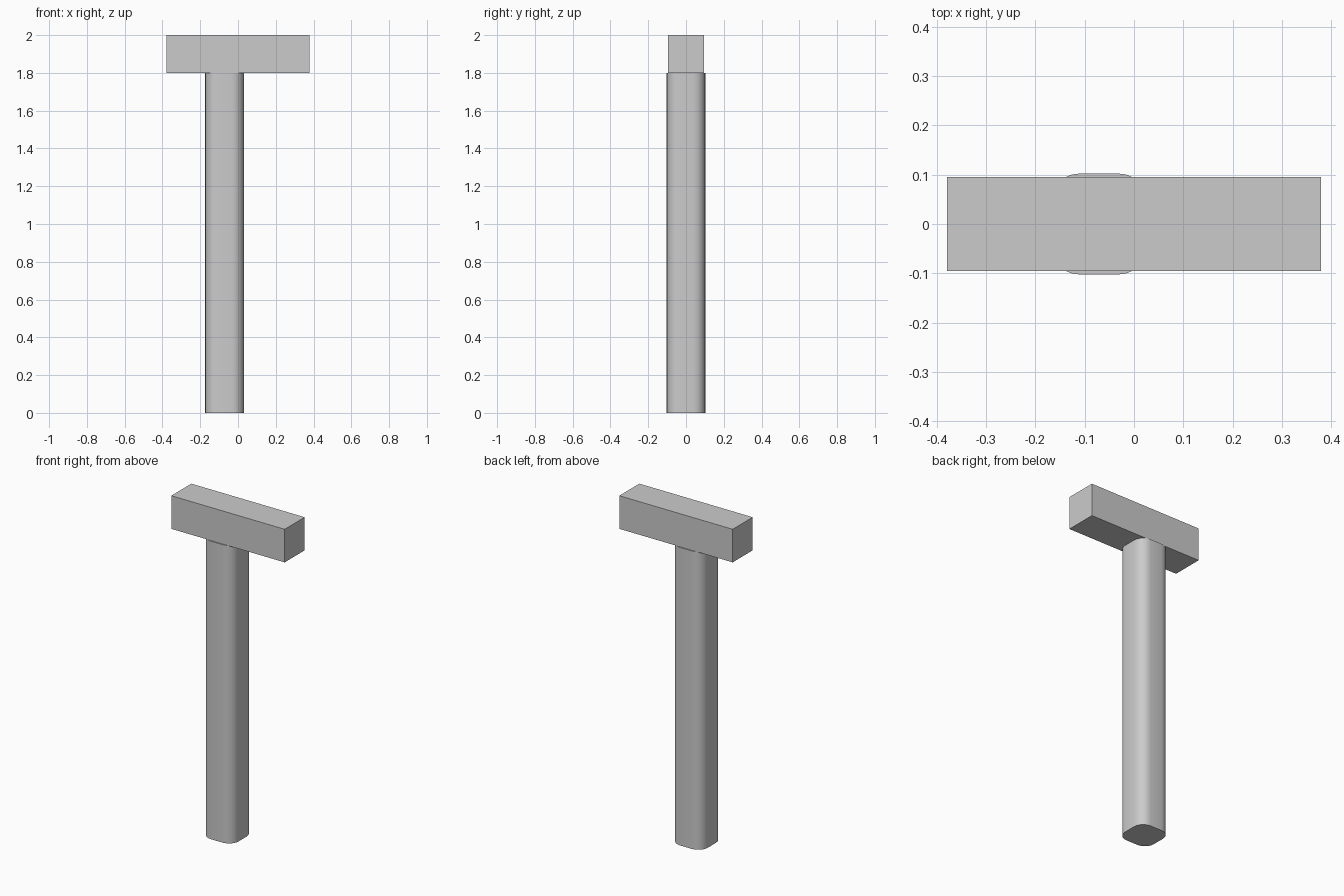
import bpy
import bmesh
from mathutils import Matrix, Vector

cube = bpy.data.objects.get("Cube")
if cube:
    bpy.data.objects.remove(cube, do_unlink=True)

# Single plain grey
grey = bpy.data.materials.new("plain grey")
grey.use_nodes = True
colour = (0.6, 0.6, 0.6, 1.0)
grey.diffuse_color = colour
grey.node_tree.nodes["Principled BSDF"].inputs["Base Color"].default_value = colour


def make_block(name, size, centre, corner=0.0):
    """Box, optionally with its upright edges rounded."""
    bm = bmesh.new()
    bmesh.ops.create_cube(bm, size=1.0, matrix=Matrix.Diagonal((*size, 1.0)))
    if corner:
        upright = [e for e in bm.edges
                   if abs(e.verts[0].co.z - e.verts[1].co.z) > size[2] / 2]
        bmesh.ops.bevel(bm, geom=upright, offset=corner, segments=6,
                        profile=0.5, affect='EDGES')
    mesh = bpy.data.meshes.new(name)
    bm.to_mesh(mesh)
    bm.free()
    mesh.materials.append(grey)
    obj = bpy.data.objects.new(name, mesh)
    obj.location = Vector(centre)
    bpy.context.collection.objects.link(obj)
    return obj


HEAD_BASE = 1.8

# Rectangular head
make_block("head", (0.758, 0.191, 2 - HEAD_BASE), (0, 0, (2 + HEAD_BASE) / 2))

# Rounded square handle, set off centre and slightly thicker than the head
handle = make_block("handle", (0.205, 0.205, HEAD_BASE),
                    (-0.071, 0, HEAD_BASE / 2), corner=0.064)
bpy.ops.object.select_all(action='DESELECT')
handle.select_set(True)
bpy.context.view_layer.objects.active = handle
bpy.ops.object.shade_smooth_by_angle()
